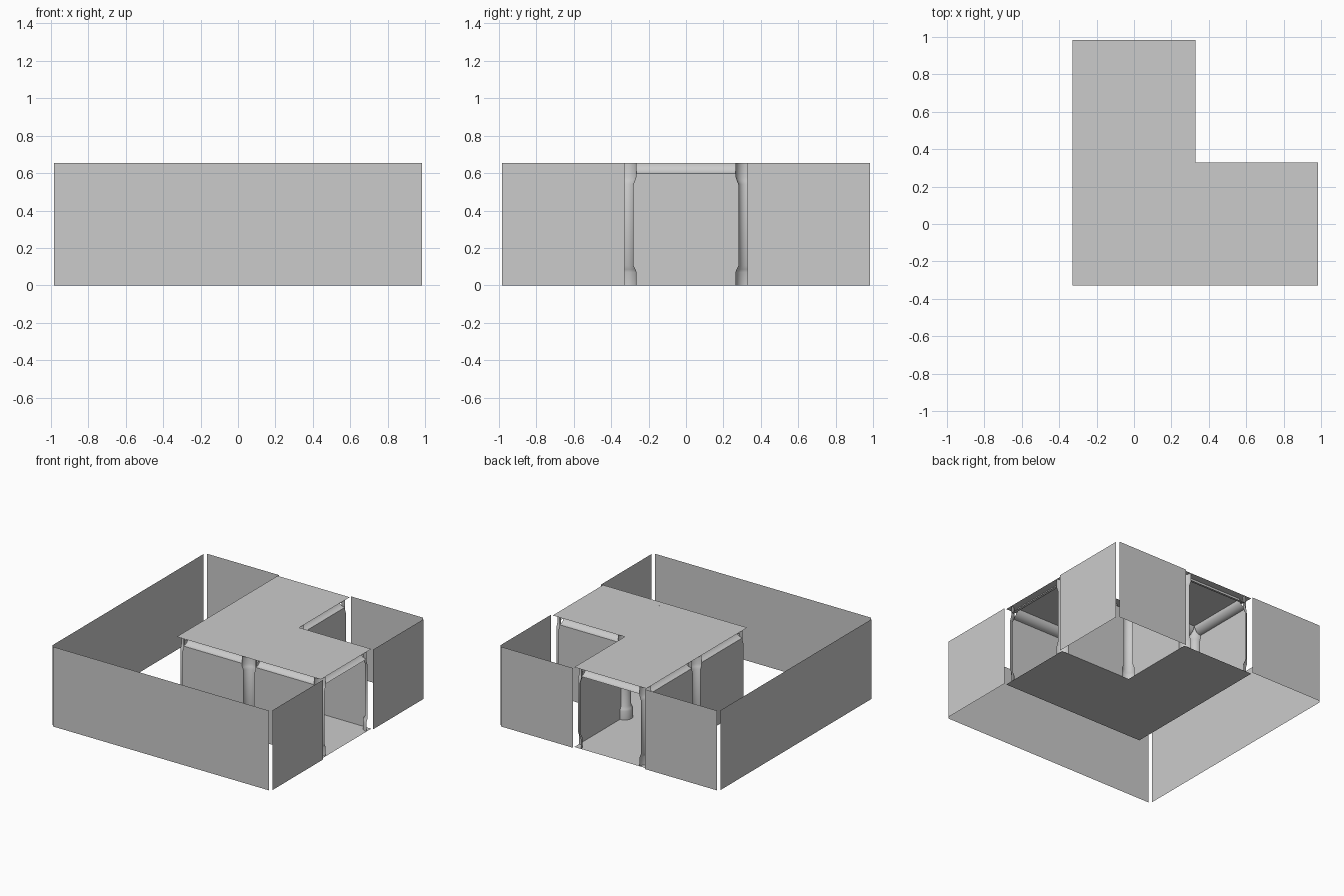
import bpy, bmesh, math
from mathutils import Matrix, Vector

if "Cube" in bpy.data.objects:
    bpy.data.objects.remove(bpy.data.objects["Cube"])

CELL = 0.655          # grid module
H = CELL / 2          # half module
TOP = 0.655           # ceiling height
END = 1.5 * CELL      # outer extent of floor and roof
BEAM = 0.06           # beam radius
# Post silhouette: (radius, height), wider at foot and cap
POST = [(0.0625, 0), (0.0625, 0.07), (0.058, 0.085), (0.048, 0.105),
        (0.048, 0.54), (0.056, 0.56), (0.0625, 0.58), (0.0625, TOP)]
ARC = 8


def make(name, verts, faces, matrix=None, smooth=False):
    mesh = bpy.data.meshes.new(name)
    mesh.from_pydata(verts, [], faces)
    mesh.update()
    obj = bpy.data.objects.new(name, mesh)
    bpy.context.collection.objects.link(obj)
    if matrix:
        mesh.transform(matrix)
    if smooth:
        for p in mesh.polygons:
            p.use_smooth = True
        mesh.set_sharp_from_angle(angle=math.radians(35))
    return obj


def grid_faces(rows, cols):
    return [(r * cols + c, r * cols + c + 1, (r + 1) * cols + c + 1, (r + 1) * cols + c)
            for r in range(rows - 1) for c in range(cols - 1)]


def upright(name, a, b):
    """Flat boundary sheet between two plan points."""
    make(name, [(*a, 0), (*b, 0), (*b, TOP), (*a, TOP)], [(0, 1, 2, 3)])


def corner_post(m):
    # Quarter-round column filling the (-H, -H) corner of a cell
    verts = []
    for r, z in POST:
        for i in range(ARC + 1):
            a = math.pi / 2 * i / ARC
            verts.append((-H + r * math.cos(a), -H + r * math.sin(a), z))
    make("corner_post", verts, grid_faces(len(POST), ARC + 1), m, True)


def top_beam(m):
    # Quarter-round beam along the -y edge of a cell
    verts = []
    half = H - POST[-1][0]
    for x in (half, -half):
        for i in range(ARC + 1):
            a = math.pi / 2 * i / ARC
            verts.append((x, -H + BEAM * math.sin(a), TOP - BEAM * math.cos(a)))
    make("top_beam", verts, grid_faces(2, ARC + 1), m, True)


def wall_panel(m):
    # Panel cut to the post silhouettes, ending under the beam
    side = [(H - r, min(z, TOP - BEAM)) for r, z in POST]
    verts = [(-x, -H, z) for x, z in side] + [(x, -H, z) for x, z in side]
    n = len(side)
    faces = [(i, i + 1, n + i + 1, n + i) for i in range(n - 1)]
    make("wall_panel", verts, faces, m)


# Corridor cells: centre and which sides (0=-y, 1=+x, 2=+y, 3=-x) are walled
CELLS = [((0, 0), (0, 3)), ((CELL, 0), (0, 2)), ((0, CELL), (1, 3))]
for (cx, cy), walled in CELLS:
    for k in range(4):
        m = Matrix.Translation((cx, cy, 0)) @ Matrix.Rotation(k * math.pi / 2, 4, 'Z')
        corner_post(m)
        top_beam(m)
        if k in walled:
            wall_panel(m)

# L-shaped floor and roof
plan = [(-H, -H), (END, -H), (END, H), (H, H), (H, END), (-H, END)]
for name, z in (("floor", 0), ("roof", TOP)):
    make(name, [(x, y, z) for x, y in plan], [(0, 1, 2, 3), (0, 3, 4, 5)])

# Outer boundary sheets, leaving the two corridor mouths open
upright("front_boundary", (-END, -1), (END, -1))
upright("left_boundary", (-1, END), (-1, -END))
for s in (-1, 1):
    upright("right_boundary", (1, s * H), (1, s * END))
    upright("back_boundary", (s * H, 1), (s * END, 1))
